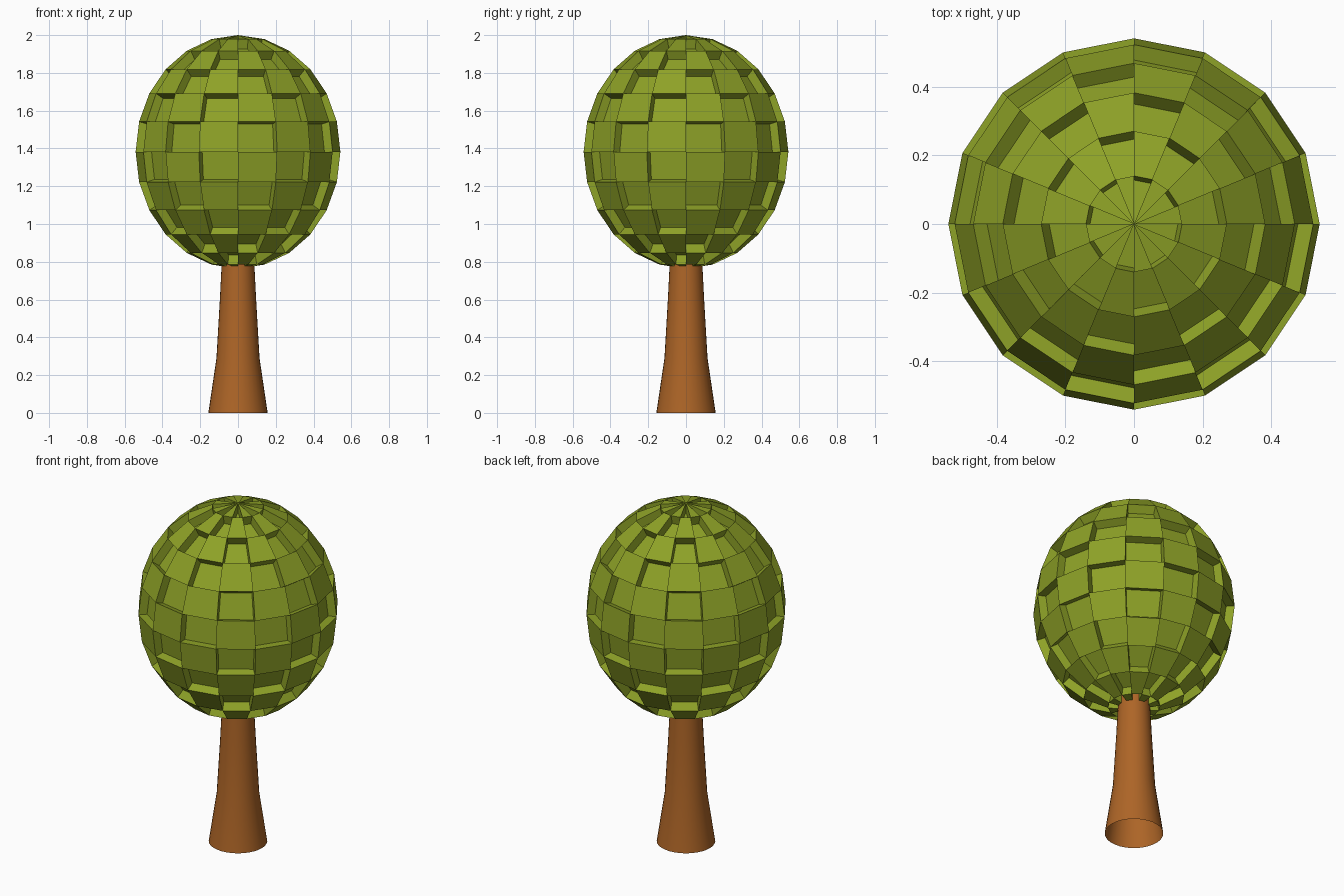
import bpy, math

if "Cube" in bpy.data.objects:
    bpy.data.objects.remove(bpy.data.objects["Cube"])

def material(name, rgb):
    m = bpy.data.materials.new(name)
    m.diffuse_color = (*rgb, 1)
    m.use_nodes = True
    m.node_tree.nodes["Principled BSDF"].inputs["Base Color"].default_value = m.diffuse_color
    return m

def make(name, verts, faces, mat):
    me = bpy.data.meshes.new(name)
    me.from_pydata(verts, [], faces)
    me.materials.append(mat)
    ob = bpy.data.objects.new(name, me)
    bpy.context.collection.objects.link(ob)
    return ob

# foliage: 16 x 12 ellipsoid with checkerboard of cells sunk toward the centre
SEG, RINGS, R, H, ZC, SINK = 16, 12, 0.542, 0.618, 1.382, 0.914
verts, faces, index = [], [], {}

def vert(i, j, s):
    i = 0 if j in (0, RINGS) else i % SEG
    if (i, j, s) not in index:
        a = 2 * math.pi * i / SEG
        e = math.pi * (j / RINGS - 0.5)
        index[i, j, s] = len(verts)
        verts.append((s * R * math.cos(e) * math.cos(a),
                      s * R * math.cos(e) * math.sin(a),
                      ZC + s * H * math.sin(e)))
    return index[i, j, s]

def add(*keys):
    ids = list(dict.fromkeys(vert(*k) for k in keys))
    if len(ids) > 2:
        faces.append(ids)

for j in range(RINGS):
    for i in range(SEG):
        corners = [(i, j), (i + 1, j), (i + 1, j + 1), (i, j + 1)]
        # front cell right of centre (i = 12) is sunk in the ring above the equator
        sunk = (i + j) % 2 == 0
        add(*[(*c, SINK if sunk else 1) for c in corners])
        if sunk:
            for a, b in zip(corners, corners[1:] + corners[:1]):
                if a[1] == b[1] and a[1] in (0, RINGS):
                    continue
                add((*a, 1), (*b, 1), (*b, SINK), (*a, SINK))
make("foliage", verts, faces, material("leaf_green", (0.27, 0.36, 0.02)))

# trunk: flared, smooth, open tube
profile = [(0.157, 0), (0.114, 0.29), (0.096, 0.6), (0.087, 0.78), (0.085, 0.86)]
N = 32
tv = [(r * math.cos(2 * math.pi * k / N), r * math.sin(2 * math.pi * k / N), z)
      for r, z in profile for k in range(N)]
tf = [(p * N + k, p * N + (k + 1) % N, (p + 1) * N + (k + 1) % N, (p + 1) * N + k)
      for p in range(len(profile) - 1) for k in range(N)]
trunk = make("trunk", tv, tf, material("bark_brown", (0.42, 0.13, 0.02)))
trunk.data.polygons.foreach_set("use_smooth", [True] * len(tf))
